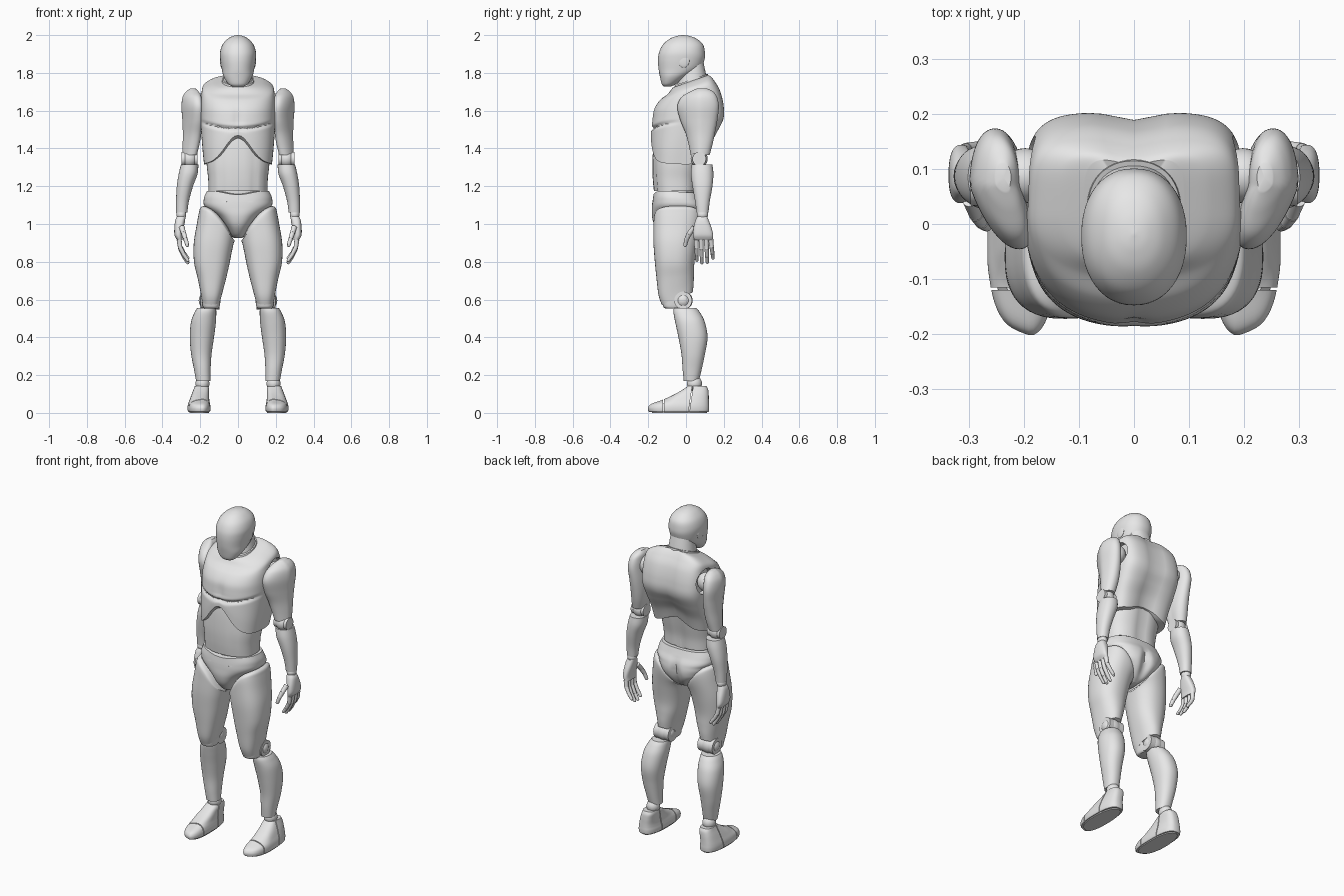
import bpy, bmesh, math
from math import exp, cos, sin, pi
from mathutils import Vector, Matrix

if "Cube" in bpy.data.objects:
    bpy.data.objects.remove(bpy.data.objects["Cube"])

grey = bpy.data.materials.new("grey_plastic")
grey.diffuse_color = (0.8, 0.8, 0.8, 1)
grey.use_nodes = True
grey.node_tree.nodes["Principled BSDF"].inputs["Base Color"].default_value = grey.diffuse_color


def finish(name, bm, mirror=False, angle=35, cutters=()):
    """Turn a bmesh into a smooth object, cut it, and mirror it over x."""
    bmesh.ops.recalc_face_normals(bm, faces=bm.faces)
    me = bpy.data.meshes.new(name)
    bm.to_mesh(me)
    bm.free()
    ob = bpy.data.objects.new(name, me)
    bpy.context.collection.objects.link(ob)
    me.materials.append(grey)
    bpy.ops.object.select_all(action='DESELECT')
    ob.select_set(True)
    bpy.context.view_layer.objects.active = ob
    for c in cutters:
        m = ob.modifiers.new("cut", 'BOOLEAN')
        m.operation, m.object, m.solver = 'DIFFERENCE', c, 'EXACT'
        bpy.ops.object.modifier_apply(modifier=m.name)
        bpy.data.objects.remove(c)
    bpy.ops.object.shade_smooth_by_angle(angle=math.radians(angle))
    if mirror:
        ob.modifiers.new("mirror", 'MIRROR').use_axis[0] = True
    return ob


def spline(rows, steps):
    """Catmull-Rom interpolation of section rows."""
    out, n = [], len(rows)
    for i in range(n - 1):
        a, b, c, d = rows[max(i - 1, 0)], rows[i], rows[i + 1], rows[min(i + 2, n - 1)]
        for s in range(steps):
            t = s / steps
            out.append([0.5 * (2 * q + (r - p) * t + (2 * p - 5 * q + 4 * r - u) * t * t
                        + (3 * q - p - 3 * r + u) * t ** 3) for p, q, r, u in zip(a, b, c, d)])
    return out + [list(rows[-1])]


def loft(name, rows, warp=None, ef=2.2, eb=2.2, mirror=False, n=48, steps=6, **kw):
    """Rows: z, centre x, half width, front y, back y, (tilt). Superellipse rings."""
    rows = [tuple(r) + (0,) * (6 - len(r)) for r in rows]
    bm, rings = bmesh.new(), []
    for z, cx, rx, yf, yb, k in spline(rows, steps):
        ring, ym, ry = [], (yf + yb) / 2, (yb - yf) / 2
        for i in range(n):
            c, s = cos(2 * pi * i / n), sin(2 * pi * i / n)
            e = 2 / (eb if s > 0 else ef)
            p = Vector((cx + rx * math.copysign(abs(c) ** e, c),
                        ym + ry * math.copysign(abs(s) ** e, s), z))
            p.z += k * (p.y - ym)
            if warp:
                warp(p)
            ring.append(bm.verts.new(p))
        rings.append(ring)
    for a, b in zip(rings, rings[1:]):
        for i in range(n):
            bm.faces.new((a[i], a[(i + 1) % n], b[(i + 1) % n], b[i]))
    for r in (rings[0], rings[-1]):
        mid = bm.verts.new(sum((v.co for v in r), Vector()) / n)
        for i in range(n):
            bm.faces.new((r[i], r[(i + 1) % n], mid))
    return finish(name, bm, mirror, **kw)


def ball(name, loc, radii, mirror=True):
    bm = bmesh.new()
    bmesh.ops.create_uvsphere(bm, u_segments=32, v_segments=18, radius=1,
                              matrix=Matrix.Translation(loc) @ Matrix.Diagonal((*radii, 1)))
    return finish(name, bm, mirror)


def disc(name, loc, r, depth, mirror=True):
    """Cylinder lying along x."""
    bm = bmesh.new()
    bmesh.ops.create_cone(bm, cap_ends=True, segments=40, radius1=r, radius2=r, depth=depth,
                          matrix=Matrix.Translation(loc) @ Matrix.Rotation(pi / 2, 4, 'Y'))
    return finish(name, bm, mirror)


def block(loc, size, rot=0):
    bm = bmesh.new()
    bmesh.ops.create_cube(bm, size=1, matrix=Matrix.Translation(loc)
                          @ Matrix.Rotation(rot, 4, 'X') @ Matrix.Diagonal((*size, 1)))
    ob = finish("cutter", bm)
    ob.hide_render = True
    return ob


def digit(name, pts, r):
    """Jointed finger: tapered segments with ball joints."""
    bm = bmesh.new()
    for i, (a, b) in enumerate(zip(pts, pts[1:])):
        a, b = Vector(a), Vector(b)
        d = b - a
        bmesh.ops.create_cone(bm, cap_ends=True, segments=14, radius1=r * (1 - .1 * i),
                              radius2=r * (.88 - .1 * i), depth=d.length * .9,
                              matrix=Matrix.Translation((a + b) / 2) @ d.to_track_quat('Z', 'Y').to_matrix().to_4x4())
        bmesh.ops.create_uvsphere(bm, u_segments=14, v_segments=8, radius=r * (.85 - .1 * i),
                                  matrix=Matrix.Translation(b))
    return finish(name, bm, True)


# Head, ears and neck
loft("head", [(1.728, 0, .03, -.118, -.08), (1.742, 0, .052, -.129, -.05), (1.78, 0, .076, -.138, .01),
              (1.82, 0, .086, -.145, .075), (1.87, 0, .094, -.148, .098), (1.91, 0, .095, -.142, .1),
              (1.95, 0, .082, -.122, .09), (1.98, 0, .055, -.087, .058), (1.995, 0, .027, -.05, .02),
              (2.0, 0, .002, -.02, -.016)], angle=50)
ball("ear", (.088, -.012, 1.865), (.007, .03, .037))
loft("neck", [(1.66, 0, .085, -.06, .115, .35), (1.74, 0, .08, -.05, .11, .35), (1.84, 0, .066, -.03, .092, .3)])
loft("neck_ring", [(1.725, 0, .086, -.066, .118, .35), (1.74, 0, .088, -.067, .119, .35),
                   (1.765, 0, .084, -.06, .115, .35)])


# Chest with arched lower edge, chest crease, spine groove and shoulder sockets
def chest_warp(p):
    t = min(max((p.z - 1.32) / .22, 0), 1)
    if p.y < 0:
        edge = 1.315 + .155 * exp(-(p.x / .095) ** 2)
        crease = 1.505 + .9 * p.x * p.x
    else:
        edge = 1.32 + .05 * exp(-(p.x / .09) ** 2)
    f = min(1, abs(p.y) / .08)
    edge = 1.315 + (edge - 1.315) * f
    p.z += (1 - t) * (edge - 1.32)
    if p.y < -.02:
        p.y += .014 * exp(-((p.z - crease) / .009) ** 2) * f
        p.y += .007 * exp(-(p.x / .02) ** 2) * exp(-((p.z - 1.55) / .06) ** 2)
    elif p.y > .02:
        p.y -= .014 * exp(-(p.x / .045) ** 2) * f


sockets = [disc("cutter", (s * .255, .085, 1.635), .075, .2, False) for s in (-1, 1)]
loft("chest", [(1.32, 0, .18, -.187, .1), (1.4, 0, .188, -.187, .125), (1.48, 0, .194, -.184, .165),
               (1.56, 0, .198, -.178, .2), (1.62, 0, .198, -.168, .2, .05), (1.68, 0, .194, -.138, .182, .15),
               (1.72, 0, .184, -.098, .155, .26), (1.745, 0, .14, -.08, .134, .33),
               (1.756, 0, .09, -.07, .122, .35)],
     warp=chest_warp, ef=2.4, eb=4.5, n=96, steps=10, cutters=sockets)


# Abdomen and waist
def belly_warp(p):
    if p.y < -.05:
        p.y += .006 * exp(-((abs(p.x) - .085) / .012) ** 2)
    elif p.y > .02:
        p.y -= .012 * exp(-(p.x / .03) ** 2)


loft("abdomen", [(1.175, 0, .156, -.17, .06), (1.24, 0, .158, -.176, .064), (1.32, 0, .166, -.178, .08),
                 (1.42, 0, .165, -.172, .1), (1.5, 0, .16, -.16, .12)], warp=belly_warp, ef=2.4, eb=2.6)
loft("waist_core", [(1.1, 0, .13, -.145, .05), (1.22, 0, .13, -.145, .05)])


# Pelvis, brief shaped with rounded seat
def seat_warp(p):
    if p.y > 0:
        p.y -= .022 * exp(-(p.x / .02) ** 2) * min(1, max(0, (1.13 - p.z) / .08)) * min(1, p.y / .1)
        p.x *= 1 + .5 * min(1, p.y / .06) * min(1, max(0, (1.08 - p.z) / .06))
    elif p.z > 1.12:
        p.z += .012 * cos(p.x * 18) * p.y / .17


loft("pelvis", [(.925, 0, .022, -.09, .02), (.945, 0, .038, -.128, .06), (.99, 0, .068, -.165, .098),
                (1.04, 0, .11, -.18, .112), (1.09, 0, .174, -.18, .105), (1.13, 0, .181, -.177, .085),
                (1.168, 0, .166, -.172, .07)], warp=seat_warp, ef=2.5, eb=2.6, n=96)


# Thigh with curved top and cut-back knee end
def thigh_warp(p):
    t = min(max((p.z - .82) / .26, 0), 1)
    p.z -= t * t * 5.5 * max(0, .2 - p.x) ** 2


loft("thigh", [(.605, .142, .05, -.128, .035, .4), (.65, .14, .06, -.145, .04, .3), (.72, .138, .077, -.156, .042, .1),
               (.8, .138, .095, -.165, .045), (.9, .13, .104, -.172, .062), (1.0, .118, .1, -.172, .08),
               (1.06, .113, .094, -.17, .085), (1.085, .112, .088, -.162, .078), (1.097, .112, .07, -.14, .06)],
     warp=thigh_warp, ef=2.5, mirror=True)
loft("knee_guard", [(.552, .142, .036, -.105, -.02), (.562, .142, .044, -.12, -.01), (.6, .142, .049, -.128, 0),
                    (.66, .141, .055, -.138, 0)], ef=2.6, mirror=True)
disc("knee_joint", (.148, -.015, .595), .047, .1)
ball("knee_cap", (.15, -.015, .595), (.058, .05, .05))

# Lower leg
loft("shin", [(.17, .184, .038, -.012, .068), (.23, .189, .044, -.018, .083), (.31, .194, .054, -.024, .1),
              (.4, .191, .064, -.04, .114), (.48, .183, .066, -.057, .1), (.53, .173, .058, -.066, .075),
              (.555, .166, .05, -.064, .055)], mirror=True)
ball("ankle_joint", (.188, .045, .155), (.037, .04, .04))


# Foot with separate toe and heel pieces
def foot_warp(p):
    if p.y < -.05:
        p.y += .4 * max(0, p.x - .185) * min(1, (-.05 - p.y) / .08)


gaps = [block((.2, -.118, .05), (.2, .005, .3)), block((.2, .022, .05), (.2, .005, .3), -.15)]
loft("foot", [(.006, .206, .056, -.199, .118), (.012, .206, .06, -.204, .122), (.03, .206, .061, -.204, .123),
              (.048, .206, .058, -.186, .122), (.07, .204, .052, -.125, .121), (.1, .199, .046, -.058, .12),
              (.125, .194, .041, -.015, .117), (.142, .193, .036, .01, .108)],
     warp=foot_warp, ef=2.9, eb=2.8, mirror=True, cutters=gaps)
loft("sole", [(0, .205, .052, -.185, .112), (.02, .205, .05, -.18, .11), (.05, .203, .045, -.15, .11)],
     warp=foot_warp, ef=2.8, mirror=True, steps=2)


# Arm, with the front of the shoulder turned inward
def arm_warp(p):
    p.x -= .38 * max(0, .07 - p.y)


ball("shoulder_joint", (.198, .088, 1.635), (.05, .05, .055))
loft("upper_arm", [(1.365, .258, .036, .025, .125), (1.42, .251, .042, .014, .14), (1.48, .247, .045, -.002, .153),
                   (1.55, .248, .047, -.03, .166), (1.62, .253, .047, -.046, .174), (1.67, .251, .043, -.025, .165),
                   (1.70, .244, .032, .02, .145), (1.718, .238, .014, .06, .11)], warp=arm_warp, mirror=True)
ball("elbow_joint", (.256, .07, 1.345), (.042, .045, .046))
disc("elbow_disc", (.256, .07, 1.345), .036, .084)
loft("forearm", [(1.06, .298, .03, .056, .119), (1.12, .294, .034, .048, .126), (1.2, .281, .043, .034, .14),
                 (1.265, .264, .05, .026, .145), (1.315, .256, .046, .03, .14)], mirror=True)

# Hand
ball("wrist_joint", (.3, .087, 1.05), (.026, .03, .03))
loft("palm", [(.915, .308, .015, .044, .142), (.94, .315, .021, .038, .144), (.98, .312, .025, .04, .135),
              (1.02, .306, .026, .05, .12), (1.04, .3, .022, .06, .112)], ef=2.6, eb=2.6, mirror=True)
for i, (y, tip, drop) in enumerate([(.054, .058, .112), (.08, .084, .125), (.107, .113, .122), (.131, .143, .1)]):
    digit("finger_%d" % (i + 1), [(.312, y, .92), (.306, y + (tip - y) * .4, .92 - drop * .4),
          (.287, y + (tip - y) * .75, .92 - drop * .73), (.266, tip, .92 - drop)], .0132)
digit("thumb", [(.298, .045, .985), (.288, .018, .95), (.278, .003, .92), (.268, -.004, .888)], .0148)
